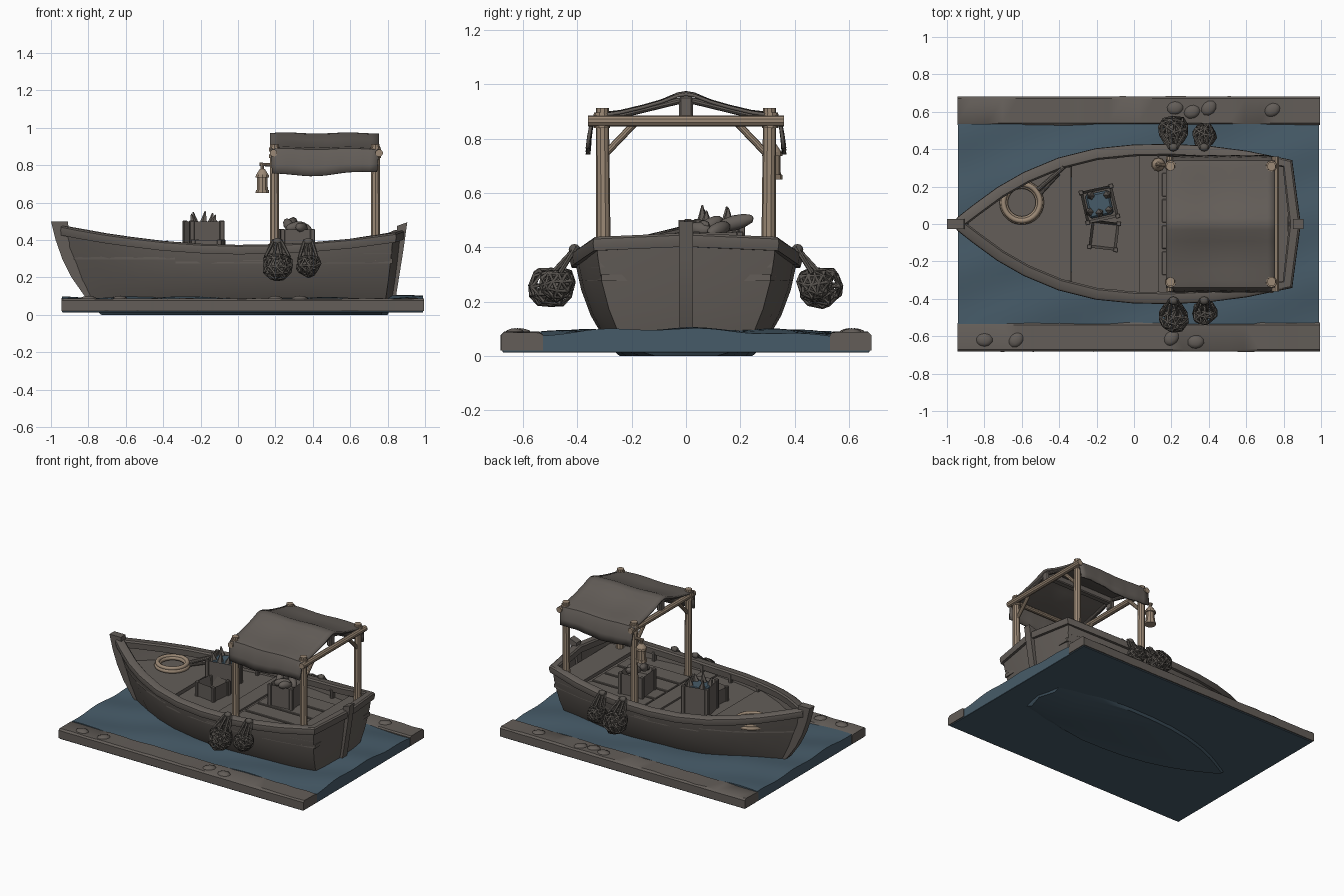
import bpy, bmesh, math, random
from mathutils import Vector, Matrix

if "Cube" in bpy.data.objects:
    bpy.data.objects.remove(bpy.data.objects["Cube"])
random.seed(4)

def mat(name, c):
    m = bpy.data.materials.new(name)
    m.diffuse_color = (*c, 1)
    m.use_nodes = True
    m.node_tree.nodes["Principled BSDF"].inputs["Base Color"].default_value = m.diffuse_color
    return m
GREY = mat("weathered grey", (0.125, 0.11, 0.098))
NET = mat("dark net", (0.1, 0.09, 0.08))
BLUE = mat("sea blue", (0.062, 0.105, 0.14))
WOOD = mat("pale wood", (0.33, 0.25, 0.18))

def finish(bm, name, m, angle=35, recalc=True):
    if recalc:
        bmesh.ops.recalc_face_normals(bm, faces=bm.faces[:])
    for f in bm.faces:
        f.smooth = True
    for e in bm.edges:
        if len(e.link_faces) == 2 and e.calc_face_angle(0) > math.radians(angle):
            e.smooth = False
    me = bpy.data.meshes.new(name)
    bm.to_mesh(me)
    bm.free()
    me.materials.append(m)
    ob = bpy.data.objects.new(name, me)
    bpy.context.collection.objects.link(ob)
    return ob

def box(name, c, size, m, rot=0, bevel=0.006):
    bm = bmesh.new()
    bmesh.ops.create_cube(bm, size=1, matrix=Matrix.Translation(c) @ Matrix.Rotation(rot, 4, 'Z') @ Matrix.Diagonal((*size, 1)))
    bmesh.ops.bevel(bm, geom=bm.edges[:], offset=bevel, segments=1, affect='EDGES')
    return finish(bm, name, m)

def rod(name, a, b, r, m, r2=None, sides=10):
    a, b = Vector(a), Vector(b)
    d = b - a
    bm = bmesh.new()
    bmesh.ops.create_cone(bm, cap_ends=True, segments=sides, radius1=r, radius2=r if r2 is None else r2, depth=d.length,
                          matrix=Matrix.Translation((a + b) / 2) @ d.to_track_quat('Z', 'Y').to_matrix().to_4x4())
    return finish(bm, name, m)

def ball(name, c, scale, m, rot=(0, 0, 0), sub=2):
    bm = bmesh.new()
    R = Matrix.Rotation(rot[2], 4, 'Z') @ Matrix.Rotation(rot[1], 4, 'Y')
    bmesh.ops.create_icosphere(bm, subdivisions=sub, radius=1, matrix=Matrix.Translation(c) @ R @ Matrix.Diagonal((*scale, 1)))
    return finish(bm, name, m)

def loft(rings, closed_ring=True, closed_path=False):
    bm = bmesh.new()
    vs = [[bm.verts.new(p) for p in r] for r in rings]
    n, k = len(vs), len(vs[0])
    for i in range(n if closed_path else n - 1):
        for j in range(k if closed_ring else k - 1):
            a, b = vs[i], vs[(i + 1) % n]
            bm.faces.new((a[j], a[(j + 1) % k], b[(j + 1) % k], b[j]))
    return bm, vs

def capped(name, rings, m):
    bm, vs = loft(rings)
    bm.faces.new(vs[0]); bm.faces.new(vs[-1])
    return finish(bm, name, m)

def extrude_xz(name, pts, y, m):
    return capped(name, [[(x, s, z) for x, z in pts] for s in (-y, y)], m)

def interp(tab, x):
    for a, b in zip(tab, tab[1:]):
        if x <= b[0]:
            t = (x - a[0]) / (b[0] - a[0])
            return [p + t * (q - p) for p, q in zip(a, b)][1:]
    return list(tab[-1][1:])

# Sheer stations: x, half width, height; levels: height share, width share
ST = [(-.94, .015, .47), (-.85, .085, .453), (-.72, .18, .43), (-.58, .26, .41), (-.4, .335, .388), (-.2, .385, .374),
      (0, .405, .368), (.2, .408, .372), (.4, .398, .382), (.6, .372, .4), (.83, .33, .432)]
LEV = [(0, .6), (.07, .67), (.2, .755), (.4, .86), (.65, .945), (.85, .985), (1, 1)]
def hull_pt(x, w, s, v, g, side):
    xb = -.73 + (x + .94) / 1.8 * 1.52
    if v == 0 and x > .3:
        g *= 1 - .8 * (x - .3)
    return (xb + (x - xb) * v ** .6, side * w * g, v * s)

# Hull: planked sides lofted from keel to sheer, with a V transom
loop = [(*s, 1) for s in ST] + [(.872, 0, .447, 1)] + [(*s, -1) for s in ST[::-1]]
bm, vs = loft([[hull_pt(x, w, s, v, g, sd) for v, g in LEV] for x, w, s, sd in loop], False, True)
bm.faces.new([r[0] for r in vs])
for f in bm.faces:
    if f.calc_center_median().z < .03:
        f.material_index = 1
hull = finish(bm, "hull", GREY, 30)
hull.data.materials.append(BLUE)

# Gunwale rail swept round the sheer
P = [Vector((x, w * sd, s)) for x, w, s, sd in loop]
rings = []
for i, p in enumerate(P):
    t = (P[(i + 1) % len(P)] - P[i - 1]); t.z = 0
    nrm = Vector((-t.y, t.x, 0)).normalized()
    if i in (0, len(P) - 1):
        nrm = Vector((-.4, .9 if i == 0 else -.9, 0))
    rings.append([p + nrm * o + Vector((0, 0, z)) for o, z in
                  ((.014, -.045), (.02, -.02), (.018, -.002), (.008, .006), (-.034, .006), (-.043, -.004), (-.041, -.045))])
finish(loft(rings, True, True)[0], "gunwale", GREY, 40)

# Flat deck sections fitted inside the hull
def deck(name, x0, x1, z):
    rows = []
    for i in range(11):
        x = x0 + (x1 - x0) * i / 10
        w, s = interp(ST, x)
        v = z / s
        px, py, _ = hull_pt(x, w, s, v, interp(LEV, v)[0], 1)
        py = max(py - .004, .004)
        rows.append([(px, -py, z - .025), (px, -py, z), (px, py, z), (px, py, z - .025)])
    capped(name, rows, GREY)
deck("fore_deck", -.935, -.35, .322)
deck("mid_deck", -.35, .84, .3)
deck("cross_plank", .02, .13, .312)
deck("stern_bench", .64, .83, .35)
for y in (-.21, -.07, .07, .21):
    box("deck_plank", (.4, y, .3), (.5, .125, .014), GREY, bevel=.003)
# Ribs along the inner sides
for x in (-.35, -.1, .13, .5):
    w, s = interp(ST, x)
    for sd in (-1, 1):
        box("rib", (x, sd * (w - .03), .33), (.022, .03, .07), GREY, bevel=.004)

# Stem and stern posts
extrude_xz("stem_post", [(-.74, .03), (-.82, .1), (-.89, .2), (-.94, .3), (-.975, .4), (-1, .5), (-.91, .5),
                         (-.905, .46), (-.9, .36), (-.84, .22), (-.72, .06)], .027, GREY)
extrude_xz("stern_post", [(.8, .03), (.845, .1), (.885, .35), (.905, .495), (.85, .475), (.85, .4), (.8, .1)], .026, GREY)

# Water slab with waves, and the plate below
bm = bmesh.new()
bmesh.ops.create_grid(bm, x_segments=48, y_segments=28, size=1, matrix=Matrix.Diagonal((.965, .535, 1, 1)))
res = bmesh.ops.extrude_face_region(bm, geom=bm.faces[:])
top = {v for v in res['geom'] if isinstance(v, bmesh.types.BMVert)}
for v in bm.verts:
    x, y = v.co.x, v.co.y
    v.co.z = .018
    if v in top:
        v.co.z = .08 + .014 * (1 - (y / .535) ** 2) + .007 * math.sin(9 * x + 5 * y) + .005 * math.sin(17 * y - 6 * x)
    v.co.x += .025
finish(bm, "water", BLUE)
box("base_plate", (.025, 0, .017), (1.93, 1.35, .008), BLUE, bevel=.002)

# Quay edges with small stones
for s in (-1, 1):
    rows = []
    for i in range(25):
        x = -.945 + 1.94 * i / 24
        j = [random.uniform(-.003, .003) for _ in range(4)]
        rows.append([(x, s * (.53 + j[0]), .02), (x, s * (.53 + j[0]), .078), (x, s * .54, .087 + j[1]),
                     (x, s * .67, .086 + j[2]), (x, s * (.682 + j[3] / 2), .076), (x, s * (.682 + j[3] / 2), .02)])
    capped("quay_edge", rows, GREY)
for x, y in ((.22, .62), (.31, .6), (.4, .62), (.74, .61), (-.8, -.62), (-.63, -.62), (.2, -.61), (.33, -.63)):
    ball("stone", (x, y, .084), (.045, .036, .018), GREY, (0, 0, random.random()))

# Canopy frame: posts, beams, braces
for x in (.195, .735):
    for s in (-1, 1):
        rod("post", (x, s * .303, .29), (x, s * .308, .912), .027, WOOD, .024)
        rod("brace", (x, s * .295, .745), (x, s * .185, .86), .013, WOOD)
        for z in (.85, .885):
            rod("post_lashing", (x, s * .31, z - .011), (x, s * .31, z + .011), .031, WOOD, .029)
    bx = x + (.02 if x > .5 else -.005)
    rod("cross_beam", (bx, -.36, .865), (bx, .36, .865), .02, WOOD)
for s in (-1, 1):
    rod("side_beam", (.17, s * .31, .865), (.76, s * .31, .865), .016, WOOD)
box("ridge_beam", (.465, 0, .935), (.56, .045, .045), GREY)
for x in (.2, .735):
    box("king_post", (x, 0, .915), (.03, .05, .08), GREY)
    for s in (-1, 1):
        rod("rafter", (x, 0, .945), (x, s * .3, .872), .012, GREY)

# Cloth canopy with slightly sagging slopes and hanging flaps
half = [(.356, .755), (.353, .8), (.347, .85), (.335, .882), (.3, .89), (.24, .899), (.16, .918), (.09, .938), (.03, .961)]
prof = [(-y, z) for y, z in half] + [(0, .966)] + half[::-1]
rows = []
for i in range(15):
    t = i / 14
    row = []
    for y, z in prof:
        low = max(0, (.89 - z) / .14)
        sag = -.006 * math.sin(math.pi * t) * (.05 < abs(y) < .3) + .003 * math.sin(11 * t)
        wave = low * .008 * math.sin(14 * t + (2 if y > 0 else 0))
        row.append((.172 + .583 * t + .012 * low * (1 - 2 * t), y + (math.copysign(wave, y) if y else 0),
                    z + sag + low * .012 * math.sin(5 * t + 3)))
    rows.append(row)
cloth = finish(loft(rows, False)[0], "canopy", GREY, 50)
so = cloth.modifiers.new("thick", 'SOLIDIFY')
so.thickness = .012
so.offset = 0

# Hanging lantern
rod("lantern_arm", (.2, .315, .8), (.115, .318, .805), .009, WOOD)
for z0, z1, r0, r1 in ((.65, .668, .038, .036), (.668, .735, .031, .029), (.735, .75, .038, .036), (.75, .78, .034, .014), (.78, .81, .01, .01)):
    rod("lantern_part", (.13, .318, z0), (.13, .318, z1), r0, WOOD, r1)

# Open crates with corner posts
def crate(name, x, y, z, w, h, rot, depth):
    bm = bmesh.new()
    bmesh.ops.create_cube(bm, size=1, matrix=Matrix.Translation((x, y, z + h / 2)) @ Matrix.Rotation(rot, 4, 'Z') @ Matrix.Diagonal((w, w, h, 1)))
    topf = max(bm.faces, key=lambda f: f.calc_center_median().z)
    bmesh.ops.inset_region(bm, faces=[topf], thickness=.02)
    bmesh.ops.translate(bm, verts=topf.verts[:], vec=(0, 0, -h * depth))
    finish(bm, name, GREY)
    R = Matrix.Rotation(rot, 3, 'Z')
    for sx in (-1, 1):
        for sy in (-1, 1):
            c = R @ Vector((sx * w * .47, sy * w * .47, 0))
            box("crate_corner", (x + c.x, y + c.y, z + h / 2), (.025, .025, h + .006), GREY, rot, .003)
crate("fish_crate", -.185, .105, .295, .175, .205, .22, .2)
crate("small_crate", -.16, -.06, .295, .15, .105, -.12, .7)
crate("stern_crate", .31, .11, .295, .17, .16, .1, .3)

# Catch: blue fill with upright tails in one crate, a heap of fish in the other
box("fish_fill", (-.185, .105, .475), (.13, .13, .03), BLUE, .22, .01)
for dx, dy, lean, h in ((-.05, -.04, -.015, .04), (0, -.045, .01, .055), (.05, -.03, .015, .035), (-.045, .045, -.01, .05), (.04, .05, .01, .045)):
    rod("fish_tail", (-.185 + dx, .105 + dy, .475), (-.185 + dx + lean, .105 + dy, .5 + h), .026, GREY, .003, 5)
for c, L, tilt, yaw in (((.29, .18, .49), .075, -.25, 1.4), ((.31, .06, .47), .06, -.2, .3), ((.35, .12, .465), .06, -.3, 2.4),
                        ((.27, .09, .48), .055, -.5, 1.9), ((.34, .05, .465), .05, .1, 1.1)):
    ball("fish", c, (L, .026, .028), GREY, (0, tilt, yaw))

# Coiled rope on the fore deck with its loose end
for r, z in ((.105, .334), (.088, .34), (.098, .352)):
    rows = []
    for i in range(28):
        a = 2 * math.pi * i / 28
        rows.append([(-.6 + math.cos(a) * (r + .014 * math.cos(b)), .115 + math.sin(a) * (r + .014 * math.cos(b)),
                      z + .014 * math.sin(b)) for b in [k * math.pi / 4 for k in range(8)]])
    finish(loft(rows, True, True)[0], "rope_coil", WOOD, 80)
rod("rope_end", (-.53, .17, .342), (-.375, .305, .385), .013, GREY)
rod("rope_end", (-.51, .15, .338), (-.4, .27, .345), .009, GREY)

# Net bags hung over each side
for s in (-1, 1):
    for x, y, z, r in ((.21, .497, .262, .08), (.375, .475, .268, .06)):
        bm = bmesh.new()
        bmesh.ops.create_icosphere(bm, subdivisions=2, radius=r, matrix=Matrix.Translation((x, s * y, z)))
        for v in bm.verts:
            v.co += Vector([random.uniform(-.008, .008) for _ in range(3)])
            v.co.z = min(v.co.z, z + r * .7)
        net = finish(bm, "net_bag", NET)
        wf = net.modifiers.new("mesh", 'WIREFRAME')
        wf.thickness = .013
        ball("net_catch", (x, s * y, z - .015), (r * .6, r * .6, r * .65), NET)
        for k in (-1, -.3, .4, 1):
            rod("net_cord", (x + k * r * .8, s * (y - .01), z + r * .6), (x + k * .018, s * .405, .4), .009, NET, sides=6)
        ball("net_knot", (x, s * .41, .392), (.026, .022, .02), NET)
